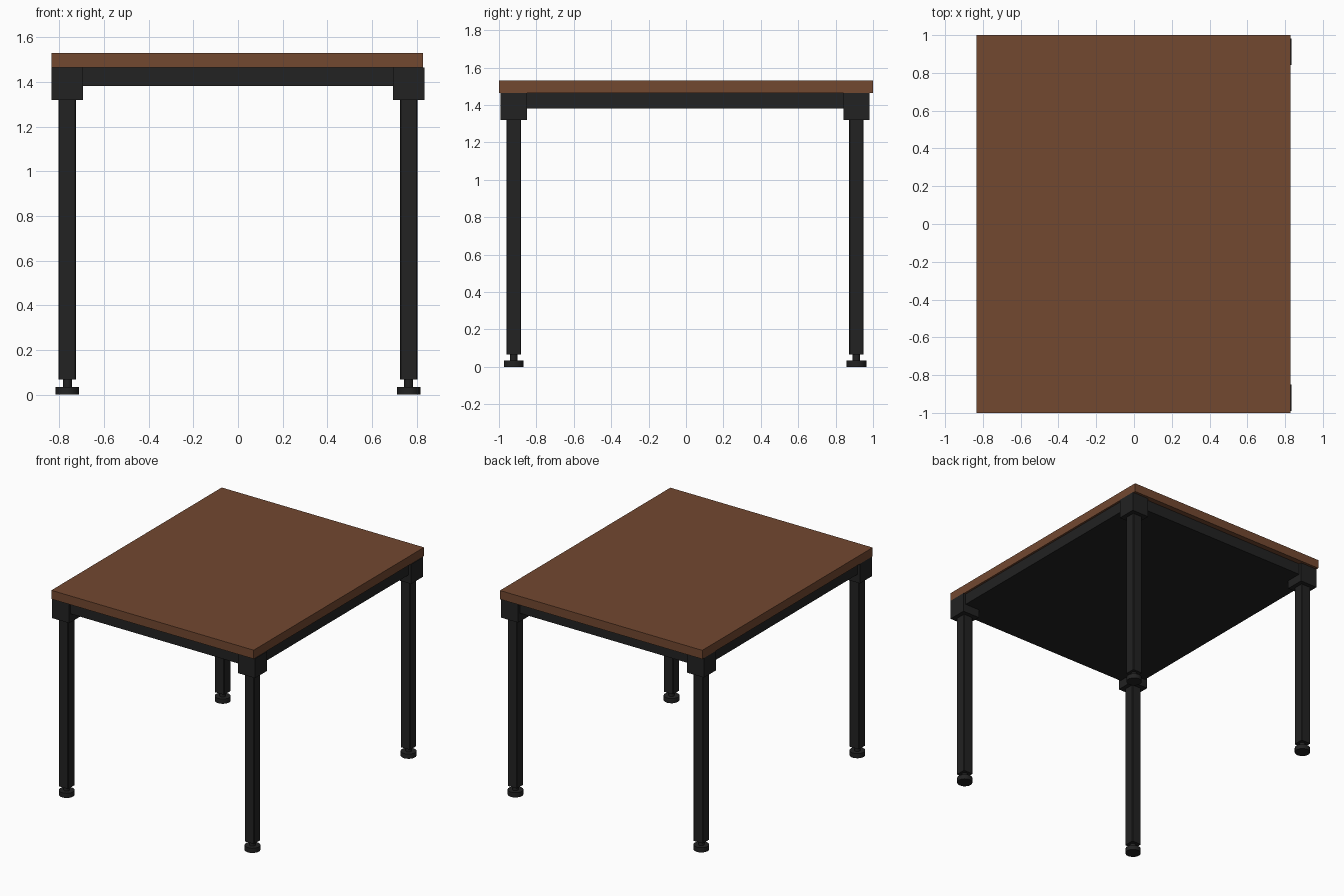
import bpy
import bmesh
from mathutils import Matrix

if "Cube" in bpy.data.objects:
    bpy.data.objects.remove(bpy.data.objects["Cube"])


def material(name, color):
    m = bpy.data.materials.new(name)
    m.diffuse_color = color
    m.use_nodes = True
    m.node_tree.nodes["Principled BSDF"].inputs["Base Color"].default_value = m.diffuse_color
    return m


wood = material("brown_wood", (0.17, 0.065, 0.03, 1))
metal = material("black_metal", (0.016, 0.016, 0.016, 1))


def finish(name, bm, mat):
    mesh = bpy.data.meshes.new(name)
    bm.to_mesh(mesh)
    bm.free()
    mesh.materials.append(mat)
    ob = bpy.data.objects.new(name, mesh)
    bpy.context.collection.objects.link(ob)
    return ob


def box(name, lo, hi, mat, bevel=0.0):
    """Axis-aligned box; bevel chamfers the upright edges only."""
    bm = bmesh.new()
    size = [b - a for a, b in zip(lo, hi)]
    mid = [(a + b) / 2 for a, b in zip(lo, hi)]
    bmesh.ops.create_cube(bm, size=1,
                          matrix=Matrix.Translation(mid) @ Matrix.Diagonal((*size, 1)))
    if bevel:
        upright = [e for e in bm.edges
                   if abs(e.verts[0].co.z - e.verts[1].co.z) > 0.01]
        bmesh.ops.bevel(bm, geom=upright, offset=bevel, segments=1, affect='EDGES')
    return finish(name, bm, mat)


def disc(name, x, y, z0, z1, radius, mat):
    bm = bmesh.new()
    bmesh.ops.create_cone(bm, cap_ends=True, segments=24, radius1=radius,
                          radius2=radius, depth=z1 - z0,
                          matrix=Matrix.Translation((x, y, (z0 + z1) / 2)))
    for f in bm.faces:
        f.smooth = len(f.verts) == 4
    for e in bm.edges:
        e.smooth = all(f.smooth for f in e.link_faces)
    return finish(name, bm, mat)


# Wooden top and the solid frame slab below it
box("tabletop", (-0.834, -1.0, 1.465), (0.829, 1.0, 1.53), wood)
box("under_frame", (-0.814, -0.973, 1.382), (0.814, 0.96, 1.465), metal)

# Four legs: corner block, post, levelling stem and foot
for depth, y in (("front", -0.921), ("back", 0.911)):
    for side, x in (("left", -0.764), ("right", 0.764)):
        tag = f"{depth}_{side}"
        b, p = 0.07, 0.039
        box(f"{tag}_corner_block", (x - b, y - b, 1.32), (x + b, y + b, 1.465), metal)
        box(f"{tag}_leg", (x - p, y - p, 0.067), (x + p, y + p, 1.32), metal, 0.004)
        disc(f"{tag}_foot_stem", x, y, 0.035, 0.067, 0.02, metal)
        disc(f"{tag}_foot", x, y, 0.0, 0.035, 0.053, metal)
